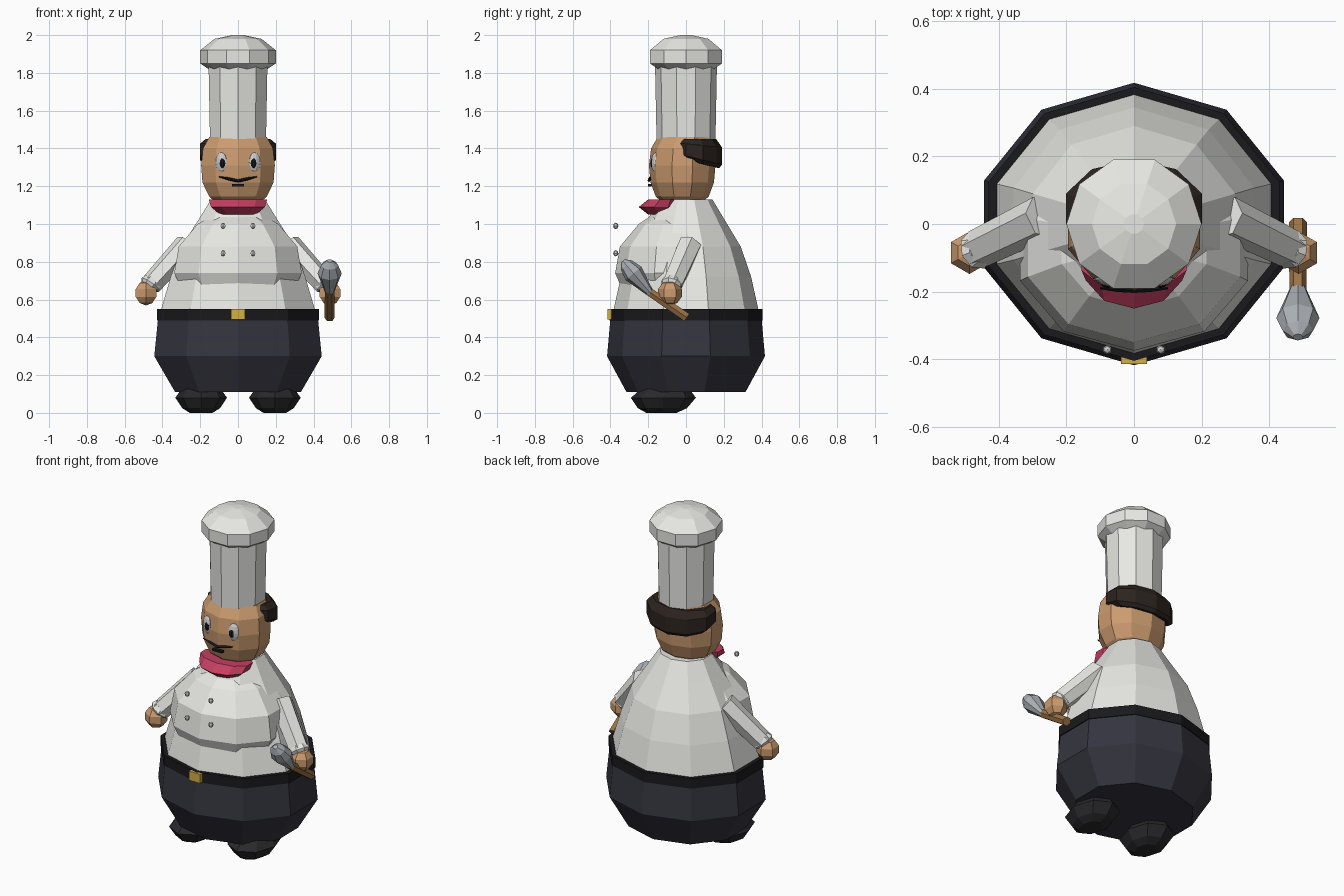
import bpy, bmesh, math
from mathutils import Vector, Matrix

COLORS = {
    "white": (0.80, 0.80, 0.77), "navy": (0.035, 0.035, 0.05), "black": (0.01, 0.01, 0.012),
    "shoe": (0.022, 0.022, 0.025), "skin": (0.60, 0.33, 0.16), "hair": (0.025, 0.017, 0.013),
    "red": (0.55, 0.05, 0.12), "gold": (0.65, 0.43, 0.06), "wood": (0.33, 0.17, 0.06),
    "steel": (0.40, 0.43, 0.46),
}
mats = {}
for key, c in COLORS.items():
    mats[key] = bpy.data.materials.new(key)
    mats[key].diffuse_color = (*c, 1)


def finish(name, bm, color):
    bmesh.ops.recalc_face_normals(bm, faces=bm.faces[:])
    me = bpy.data.meshes.new(name)
    bm.to_mesh(me)
    bm.free()
    ob = bpy.data.objects.new(name, me)
    bpy.context.collection.objects.link(ob)
    if color:
        me.materials.append(mats[color])
    return ob


def loft(name, rings, color, n=10, phase=90, x=0, mat=None):
    """Capped stack of n-sided rings: (z, rx, ry, y centre, slope of z along y)."""
    bm = bmesh.new()
    rows = []
    for r in rings:
        z, rx, ry, yc, slope = (list(r) + [0, 0])[:5]
        row = []
        for i in range(n):
            a = math.radians(phase) + 2 * math.pi * i / n
            dy = ry * math.sin(a)
            row.append(bm.verts.new((x + rx * math.cos(a), yc + dy, z + slope * dy)))
        rows.append(row)
    for lo, hi in zip(rows, rows[1:]):
        for i in range(n):
            j = (i + 1) % n
            bm.faces.new((lo[i], lo[j], hi[j], hi[i]))
    bm.faces.new(rows[0][::-1])
    bm.faces.new(rows[-1])
    if mat:
        bm.transform(mat)
    return finish(name, bm, color)


def along(name, a, b, radii, color, n=6, flat=1.0):
    """Loft from a to b, radii given as (fraction, radius)."""
    a, b = Vector(a), Vector(b)
    d = b - a
    m = Matrix.Translation(a) @ d.to_track_quat('Z', 'Y').to_matrix().to_4x4()
    return loft(name, [(t * d.length, r, r * flat) for t, r in radii], color, n, 0, mat=m)


def ball(name, pos, size, color, u=8, v=6, rot=0):
    bm = bmesh.new()
    m = Matrix.Translation(pos) @ Matrix.Rotation(rot, 4, 'Z') @ Matrix.Diagonal((*size, 1))
    bmesh.ops.create_uvsphere(bm, u_segments=u, v_segments=v, radius=1, matrix=m)
    return finish(name, bm, color)


def box(name, pos, size, color, rot=0):
    bm = bmesh.new()
    m = Matrix.Translation(pos) @ Matrix.Rotation(rot, 4, 'Y') @ Matrix.Diagonal((*size, 1))
    bmesh.ops.create_cube(bm, size=1, matrix=m)
    return finish(name, bm, color)


# Trousers, belt and jacket
loft("trousers", [(0.11, 0.35, 0.315), (0.30, 0.466, 0.418), (0.50, 0.445, 0.40)], "navy")
loft("belt", [(0.49, 0.452, 0.405), (0.55, 0.452, 0.405)], "black")
box("belt_buckle", (0, -0.40, 0.522), (0.076, 0.03, 0.055), "gold")
loft("jacket", [(0.54, 0.43, 0.385), (0.72, 0.375, 0.345), (0.88, 0.315, 0.29),
                (1.03, 0.215, 0.20), (1.13, 0.15, 0.14)], "white")
loft("jacket_front", [(0.61, 0.29, 0.24, -0.08), (0.74, 0.355, 0.30, -0.075),
                      (0.88, 0.33, 0.28, -0.07), (1.0, 0.225, 0.19, -0.06),
                      (1.06, 0.11, 0.10, -0.06)], "white")

# Head, hair and hat
loft("head", [(1.12, 0.13, 0.11, -0.02), (1.145, 0.16, 0.14, -0.02), (1.22, 0.198, 0.168, -0.02),
              (1.31, 0.205, 0.176, -0.02), (1.40, 0.195, 0.17, -0.015), (1.46, 0.16, 0.15, 0)], "skin")
loft("hair", [(1.325, 0.18, 0.12, 0.055, -0.25), (1.35, 0.212, 0.145, 0.045, -0.25),
              (1.42, 0.212, 0.145, 0.045, -0.1), (1.45, 0.18, 0.12, 0.04)], "hair")
loft("hat_band", [(1.45, 0.156, 0.156), (1.85, 0.164, 0.164)], "white")
loft("hat_top", [(1.81, 0.14, 0.14), (1.85, 0.20, 0.20), (1.92, 0.20, 0.20),
                 (1.98, 0.125, 0.125), (2.0, 0.03, 0.03)], "white", phase=0)

# Neckerchief and mouth
loft("neckerchief", [(1.05, 0.10, 0.08, -0.12), (1.09, 0.15, 0.12, -0.13),
                     (1.13, 0.163, 0.09, -0.11)], "red")
box("mouth", (0, -0.192, 1.204), (0.065, 0.02, 0.013), "black")

# Mirrored parts
for s, side in ((-1, "left"), (1, "right")):
    ball(f"{side}_eye", (s * 0.088, -0.158, 1.325), (0.036, 0.024, 0.055), None, 10, 8, s * 0.45)
    ball(f"{side}_pupil", (s * 0.083, -0.175, 1.322), (0.018, 0.014, 0.027), "black", 8, 6, s * 0.45)
    along(f"{side}_moustache", (0, -0.196, 1.228), (s * 0.1, -0.19, 1.25),
          [(0, 0.008), (0.5, 0.008), (1, 0.003)], "black", 4)
    loft(f"{side}_shoe", [(0.0, 0.06, 0.08, -0.13), (0.025, 0.10, 0.13, -0.125),
                          (0.08, 0.137, 0.172, -0.12), (0.125, 0.105, 0.13, -0.11),
                          (0.145, 0.06, 0.08, -0.10)], "shoe", 8, 0, s * 0.195)
    along(f"{side}_sleeve", (s * 0.27, 0.02, 0.89), (s * 0.465, -0.075, 0.675),
          [(0, 0.066), (1, 0.058)], "white", 6)
    along(f"{side}_cuff", (s * 0.45, -0.07, 0.70), (s * 0.475, -0.08, 0.665),
          [(0, 0.05), (0.6, 0.06), (1, 0.045)], "white", 8)
    ball(f"{side}_hand", (s * 0.487, -0.085, 0.635), (0.066, 0.066, 0.066), "skin", 6, 5)
    for z in (0.845, 0.99):
        ball("button", (s * 0.079, -0.372, z), (0.015, 0.014, 0.017), None, 6, 4)

# Spoon held in one hand
along("spoon_handle", (0.485, 0.005, 0.505), (0.485, -0.20, 0.645), [(0, 0.027), (1, 0.025)], "wood", 6)
along("spoon_bowl", (0.485, -0.185, 0.63), (0.485, -0.335, 0.805),
      [(0, 0.022), (0.2, 0.035), (0.62, 0.064), (0.87, 0.045), (1, 0.015)], "steel", 8, 0.85)
